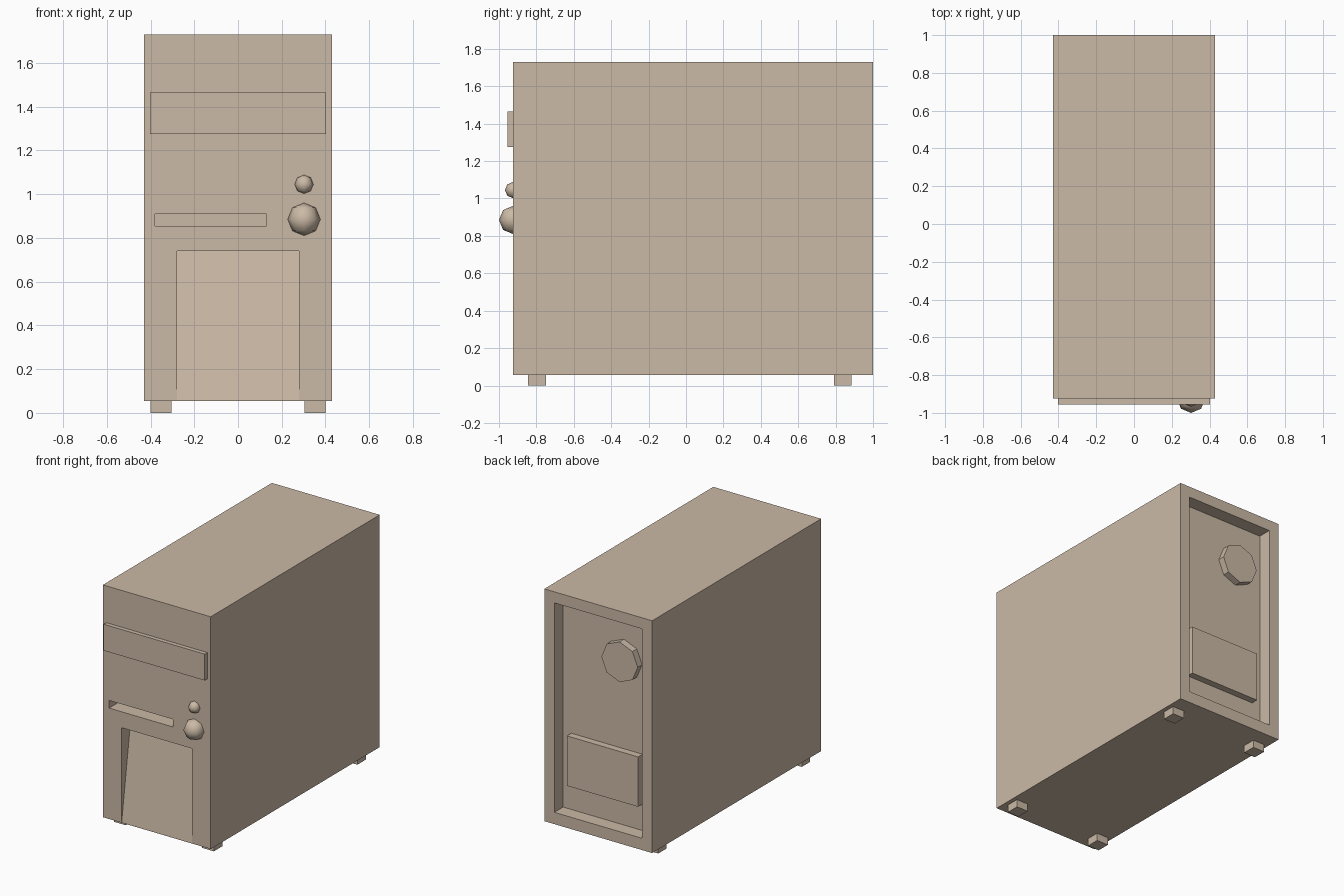
import bpy, bmesh, math
from mathutils import Matrix

if "Cube" in bpy.data.objects:
    bpy.data.objects.remove(bpy.data.objects["Cube"])

beige = bpy.data.materials.new("beige_plastic")
beige.diffuse_color = (0.60, 0.49, 0.38, 1)
beige.use_nodes = True
beige.node_tree.nodes["Principled BSDF"].inputs["Base Color"].default_value = beige.diffuse_color


def finish(name, bm):
    bmesh.ops.recalc_face_normals(bm, faces=bm.faces)
    me = bpy.data.meshes.new(name)
    bm.to_mesh(me)
    bm.free()
    me.materials.append(beige)
    ob = bpy.data.objects.new(name, me)
    bpy.context.collection.objects.link(ob)
    return ob


def prism(name, x0, x1, profile):
    """Extrude a (y, z) profile from x0 to x1."""
    bm = bmesh.new()
    a = [bm.verts.new((x0, y, z)) for y, z in profile]
    b = [bm.verts.new((x1, y, z)) for y, z in profile]
    bm.faces.new(a)
    bm.faces.new(b[::-1])
    n = len(profile)
    for i in range(n):
        j = (i + 1) % n
        bm.faces.new((a[i], b[i], b[j], a[j]))
    return finish(name, bm)


def box(name, x0, x1, y0, y1, z0, z1):
    return prism(name, x0, x1, [(y0, z0), (y1, z0), (y1, z1), (y0, z1)])


FRONT, BACK = -0.925, 1.0

# case with recesses cut into front and back
case = box("case", -0.43, 0.43, FRONT, BACK, 0.055, 1.73)
cutters = [
    box("slot_cutter", -0.38, 0.13, -1.1, FRONT + 0.1, 0.855, 0.91),
    prism("vent_cutter", -0.28, 0.28,
          [(FRONT + 0.1, 0.74), (FRONT - 0.0088, 0.0), (-1.1, 0.0), (-1.1, 0.74)]),
    box("back_cutter", -0.35, 0.35, BACK - 0.1, 1.1, 0.14, 1.65),
]
bpy.context.view_layer.objects.active = case
for c in cutters:
    c.hide_render = True
    m = case.modifiers.new(c.name, 'BOOLEAN')
    m.operation = 'DIFFERENCE'
    m.solver = 'EXACT'
    m.object = c
    bpy.ops.object.modifier_apply(modifier=m.name)
    bpy.data.objects.remove(c)

# drive cover on the front
box("drive_cover", -0.403, 0.403, FRONT - 0.03, FRONT + 0.01, 1.275, 1.465)

# round buttons
for name, z, r in (("power_button", 0.885, 0.075), ("reset_button", 1.045, 0.043)):
    bm = bmesh.new()
    bmesh.ops.create_uvsphere(bm, u_segments=8, v_segments=4, radius=r,
                              matrix=Matrix.Translation((0.302, FRONT, z)))
    for f in bm.faces:
        f.smooth = True
    finish(name, bm)

# fan hub and connector panel inside the back recess
bm = bmesh.new()
bmesh.ops.create_cone(bm, cap_ends=True, segments=8, radius1=0.145, radius2=0.145, depth=0.06,
                      matrix=Matrix.Translation((-0.135, BACK - 0.08, 1.335))
                      @ Matrix.Rotation(math.pi / 2, 4, 'X'))
finish("fan_hub", bm)
box("connector_panel", -0.283, 0.285, BACK - 0.11, BACK - 0.05, 0.33, 0.69)

# four feet
for side, x in (("left", -0.352), ("right", 0.352)):
    for end, y in (("front", -0.797), ("back", 0.838)):
        box(f"{end}_{side}_foot", x - 0.047, x + 0.047, y - 0.048, y + 0.048, 0.0, 0.06)
